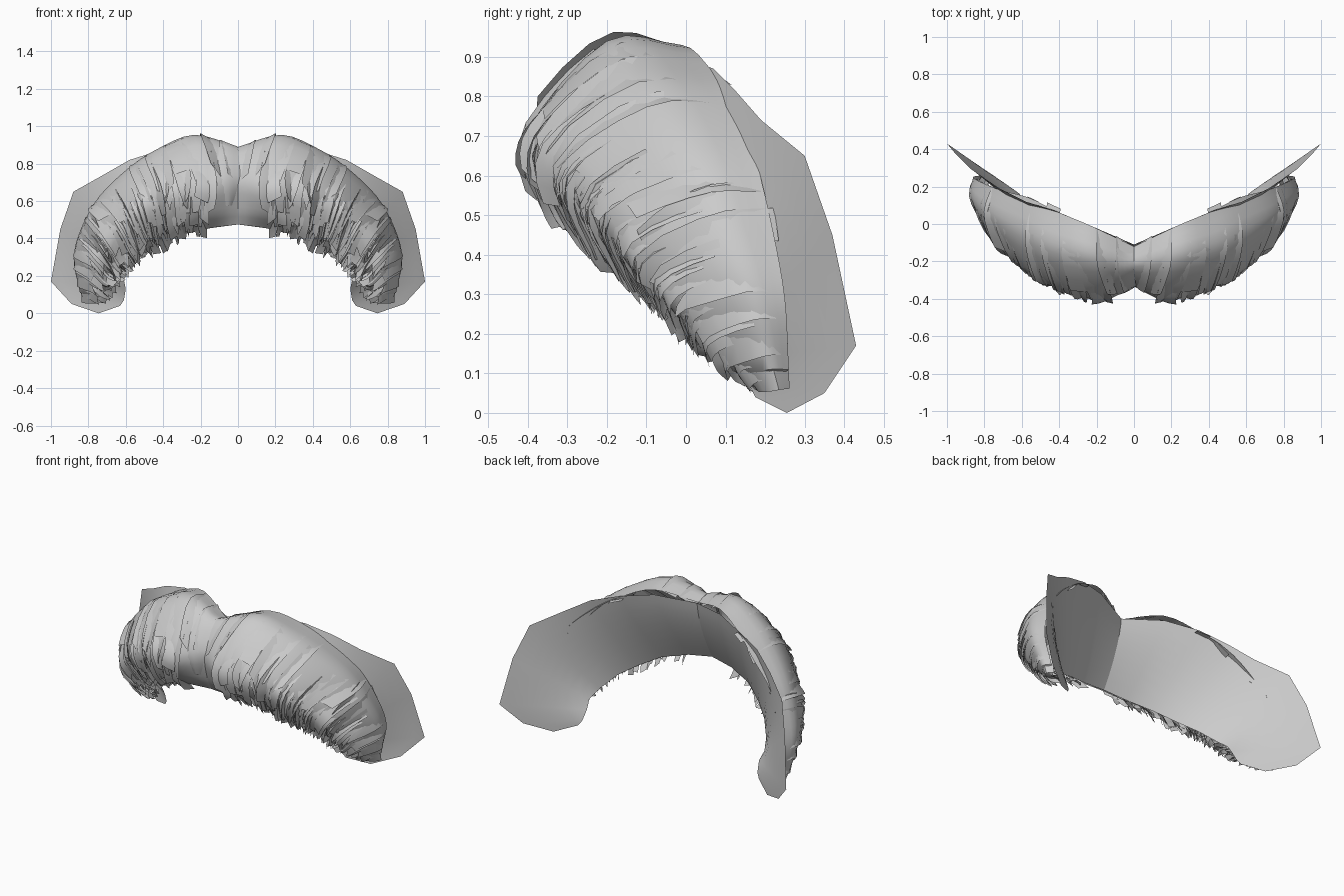
import bpy, random
from mathutils import Vector as V

if "Cube" in bpy.data.objects:
    bpy.data.objects.remove(bpy.data.objects["Cube"])

random.seed(4)

# Guide rails running from the centre to the right tip
BACK = [(0, -.12, .87), (.23, -.01, .93), (.42, .07, .86), (.56, .14, .77),
        (.71, .18, .63), (.81, .22, .46), (.86, .25, .29), (.82, .26, .11)]
TOP = [(0, -.23, .88), (.23, -.2, .94), (.44, -.15, .86), (.59, -.08, .76),
       (.74, .01, .615), (.835, .08, .45), (.875, .15, .29), (.845, .21, .11)]
FRONT = [(0, -.33, .72), (.17, -.40, .71), (.36, -.36, .68), (.52, -.295, .60),
         (.64, -.2, .5), (.74, -.1, .37), (.785, .02, .24), (.78, .15, .10)]
LOW = [(0, -.31, .57), (.16, -.355, .55), (.33, -.31, .51), (.46, -.23, .44),
       (.56, -.145, .36), (.65, -.05, .27), (.71, .04, .18), (.74, .16, .09)]
BOTTOM = [(0, -.27, .475), (.15, -.25, .455), (.3, -.21, .42), (.42, -.15, .365),
          (.52, -.085, .305), (.6, -.02, .24), (.65, .06, .17), (.70, .18, .10)]
RAILS = [[V(p) for p in r] for r in (BACK, TOP, FRONT, LOW, BOTTOM)]


def spline(pts, t):
    """Catmull-Rom through pts, extended in a straight line outside 0..1."""
    if t > 1:
        return pts[-1] + (pts[-1] - pts[-2]) * (t - 1) * (len(pts) - 1)
    if t < 0:
        return pts[0] + (pts[1] - pts[0]) * t * (len(pts) - 1)
    f = t * (len(pts) - 1)
    i = min(int(f), len(pts) - 2)
    f -= i
    b, c = pts[i], pts[i + 1]
    a = pts[i - 1] if i else b * 2 - c
    d = pts[i + 2] if i + 2 < len(pts) else c * 2 - b
    return (b * 2 + (c - a) * f + (a * 2 - b * 5 + c * 4 - d) * f * f
            + (b * 3 - a - c * 3 + d) * f ** 3) / 2


def surf(t, u, off=0.0):
    def at(t, u):
        return spline([spline(r, t) for r in RAILS], u)
    p = at(t, u)
    if off:
        n = (at(t, u + .01) - at(t, u - .01)).cross(at(t + .01, u) - at(t - .01, u))
        n.normalize()
        if n.dot(p - (spline(RAILS[0], t) + spline(RAILS[4], t)) / 2) < 0:
            n = -n
        p = p + n * off
    return p


def add_grid(verts, faces, rows):
    base, w = len(verts), len(rows[0])
    for r in rows:
        verts.extend(r)
    for i in range(len(rows) - 1):
        for j in range(w - 1):
            a = base + i * w + j
            faces.append((a, a + 1, a + w + 1, a + w))


def make(name, verts, faces, mirror=True):
    me = bpy.data.meshes.new(name)
    me.from_pydata([tuple(v) for v in verts], [], faces)
    me.update()
    ob = bpy.data.objects.new(name, me)
    bpy.context.collection.objects.link(ob)
    bpy.context.view_layer.objects.active = ob
    ob.select_set(True)
    bpy.ops.object.shade_smooth_by_angle(angle=.7)
    ob.select_set(False)
    if mirror:
        m = ob.modifiers.new("mirror", 'MIRROR')
        m.use_mirror_merge = False
    return ob


# Rounded body under the locks, closed at the tip
vs, fs = [], []
rows = [[surf(i / 28, j / 16) for j in range(17)] for i in range(29)]
rows.append([p.lerp(V((.77, .21, .07)), .9) for p in rows[-1]])
add_grid(vs, fs, rows)
make("hair_body", vs, fs)

# Thin backing sheet that flares out past both tips
OUTER = [(0, -.11, .87), (.23, -.01, .9), (.42, .07, .87), (.58, .12, .82),
         (.72, .19, .74), (.88, .30, .65), (.95, .37, .45), (1, .43, .17),
         (.89, .35, .05), (.745, .255, 0)]
INNER = [(0, -.26, .475), (.15, -.24, .455), (.3, -.19, .42), (.42, -.12, .36),
         (.51, -.05, .305), (.58, .03, .23), (.61, .09, .18), (.60, .13, .13),
         (.61, .16, .07), (.63, .175, .04)]
vs, fs, rows = [], [], []
for k, (a, b) in enumerate(zip(OUTER, INNER)):
    a, b = V(a), V(b)
    bow = .12 * (1 - k / 9)
    rows.append([a.lerp(b, s) + V((0, 1, .6)) * bow * s * (1 - s)
                 for s in (j / 8 for j in range(9))])
add_grid(vs, fs, rows)
make("backing_sheet", vs, fs)


# Overlapping locks: flat tilted strips that lift off the body toward the tip
def lock(vs, fs, t0, u0, u1, width, sweep, lift, tilt, taper, skew):
    rows = []
    for i in range(7):
        s = i / 6
        u = u0 + (u1 - u0) * s
        t = t0 + sweep * s * s
        w = width * (1 - taper * max(0, s - .6) / .4)
        rows.append([surf(max(.004, t + w * k), u + skew * k * s,
                          -.012 + lift * s + tilt * k) for k in (-1, 0, 1)])
    add_grid(vs, fs, rows)


# name, count, t range, start u, end u, half width, lift, tilt
LAYERS = [
    ("top_locks", 18, (.04, .98), (-.03, .1), (.42, .62), (.025, .045), (.015, .028), .012),
    ("front_locks", 34, (.13, .99), (.25, .42), (.6, .82), (.018, .03), (.02, .042), .015),
    ("lower_locks", 44, (.15, 1.0), (.45, .68), (.8, 1.0), (.013, .026), (.02, .045), .017),
    ("fringe_locks", 34, (.18, 1.01), (.6, .82), (.97, 1.13), (.013, .024), (.014, .034), .015)]
for name, n, tr, ua, ub, wr, lr, tilt in LAYERS:
    vs, fs = [], []
    for i in range(n):
        t = tr[0] + (tr[1] - tr[0]) * (i + random.uniform(-.3, .3)) / (n - 1)
        lock(vs, fs, t, random.uniform(*ua), random.uniform(*ub), random.uniform(*wr),
             random.uniform(-.01, .03), random.uniform(*lr),
             random.choice((-1, 1, 1)) * tilt * random.uniform(.4, 1.2),
             random.choice((0, .1, .3, .7)), random.uniform(-.05, .05))
    make(name, vs, fs)

# Broad central lock that overlaps the parting
vs, fs, rows = [], [], []
for i in range(11):
    s = i / 10
    w = .075 * (.55 + .45 * s) * (1 - .75 * max(0, s - .6) / .4)
    row = []
    for k in (-1, -.5, 0, .5, 1):
        x = -.05 + w * k
        p = surf(abs(x) / 1.55, .08 + .66 * s)
        row.append(V((x, p.y - .012 * (1 - k * k) - .004, p.z + .004)))
    rows.append(row)
add_grid(vs, fs, rows)
make("centre_lock", vs, fs, mirror=False)
